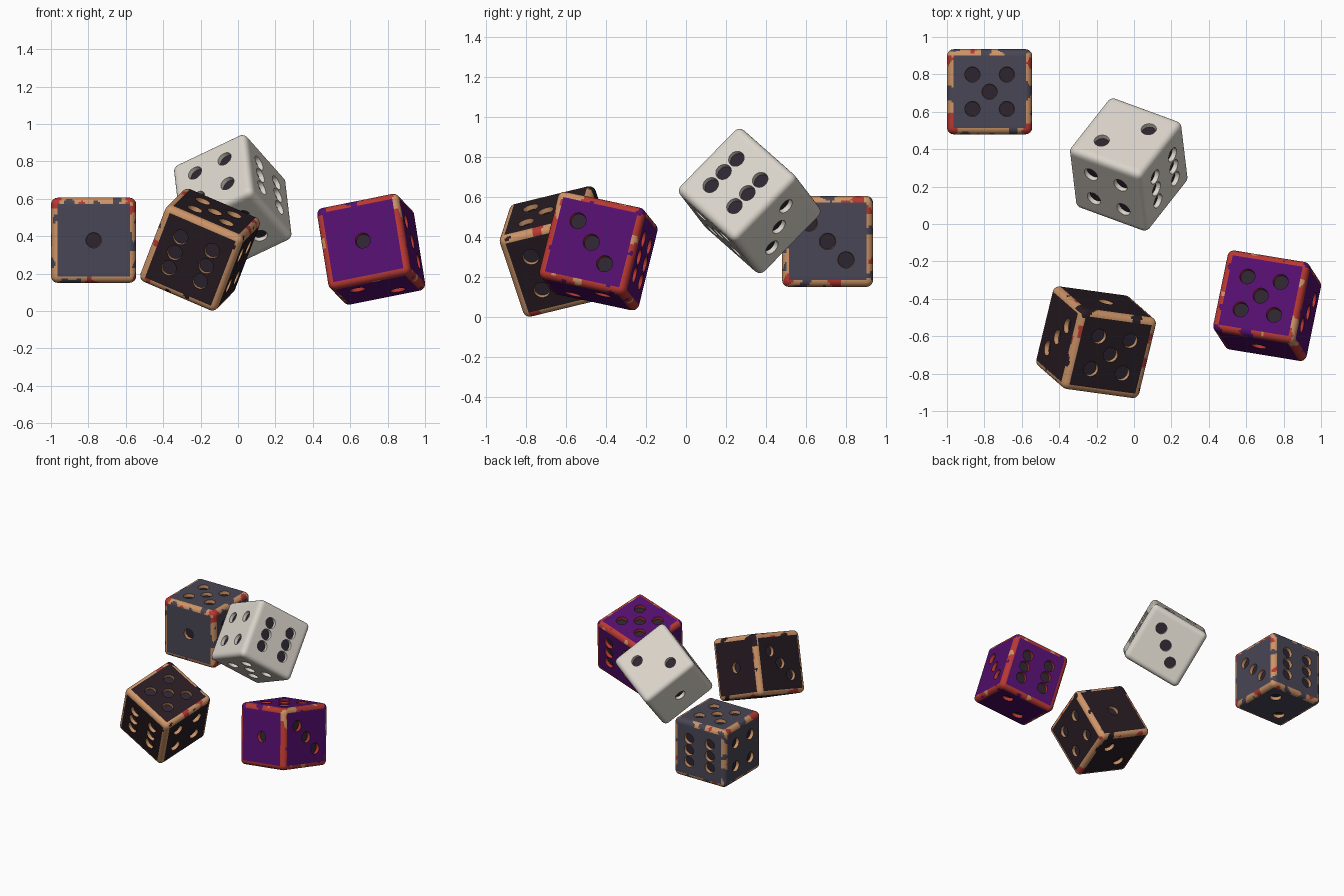
import bpy, bmesh, math
from mathutils import Matrix, Vector, noise

if "Cube" in bpy.data.objects:
    bpy.data.objects.remove(bpy.data.objects["Cube"])

H, R = 0.2275, 0.036       # half size and edge radius of a die
P = 0.092                  # pip spacing
PIP_R, PIP_D = 0.041, 0.025


def mat(name, rgb):
    m = bpy.data.materials.new(name)
    lin = [(c / 255 / 12.92) if c < 10 else ((c / 255 + 0.055) / 1.055) ** 2.4 for c in rgb]
    m.diffuse_color = (*lin, 1)
    m.use_nodes = True
    m.node_tree.nodes["Principled BSDF"].inputs["Base Color"].default_value = m.diffuse_color
    return m


slate = mat("slate", (73, 70, 85))
brown = mat("dark_brown", (39, 28, 34))
purple = mat("purple", (84, 15, 110))
ivory = mat("ivory", (218, 212, 202))
tan = mat("worn_tan", (205, 148, 103))
red = mat("worn_red", (184, 56, 50))
dark = mat("pip_dark", (46, 37, 48))

# Pip layout: face normal, two in-face axes, pip grid positions
X, Y, Z = Vector((1, 0, 0)), Vector((0, 1, 0)), Vector((0, 0, 1))
four = [(a, b) for a in (-1, 1) for b in (-1, 1)]
FACES = [
    (-Y, X, Z, [(0, 0)]),
    (-Z, X, Y, [(-1, -1), (1, 1)]),
    (X, Y, Z, [(-1, 1), (0, 0), (1, -1)]),
    (-X, Y, Z, four),
    (Z, X, Y, four + [(0, 0)]),
    (Y, X, Z, [(a, b) for a in (-1, 1) for b in (-1, 0, 1)]),
]


def pip_cutter(mats):
    bm = bmesh.new()
    for n, u, v, spots in FACES:
        rot = n.to_track_quat('Z', 'Y').to_matrix().to_4x4()
        for a, b in spots:
            pos = n * H + (u * a + v * b) * P
            res = bmesh.ops.create_cone(bm, cap_ends=True, segments=28, radius1=PIP_R - 0.002,
                                        radius2=PIP_R + 0.002, depth=2 * PIP_D,
                                        matrix=Matrix.Translation(pos) @ rot)
            # dark floor, worn wall
            for f in {f for vert in res['verts'] for f in vert.link_faces}:
                f.material_index = 2 if len(f.verts) > 4 else 1
    me = bpy.data.meshes.new("pip_cutter")
    bm.to_mesh(me)
    bm.free()
    for m in mats:
        me.materials.append(m)
    ob = bpy.data.objects.new("pip_cutter", me)
    ob.hide_render = True
    bpy.context.collection.objects.link(ob)
    return ob


def die(name, mats, centre, nx, ny, nz, bare, extra, seed):
    """mats: body, wear, pip, second wear; bare/extra: share of edge left unworn / second colour."""
    bm = bmesh.new()
    bmesh.ops.create_cube(bm, size=2 * H)
    bmesh.ops.subdivide_edges(bm, edges=bm.edges[:], cuts=39, use_grid_fill=True)
    # round the edges
    k = H - R
    for v in bm.verts:
        q = Vector([max(-k, min(k, c)) for c in v.co])
        v.co = q + (v.co - q).normalized() * R
    # patchy worn paint along the edges
    off = Vector((seed * 7.3, seed * 3.1, seed * 1.7))
    for f in bm.faces:
        c = f.calc_center_median()
        reach = sorted(abs(x) for x in c)[1]
        if mats[1] is not mats[0] and reach > H - 0.034 + 0.005 * noise.noise(c * 40 + off):
            w = noise.noise(c * 13 + off)
            f.material_index = 0 if w < bare else (3 if w > extra else 1)
    me = bpy.data.meshes.new(name)
    bm.to_mesh(me)
    bm.free()
    for m in mats:
        me.materials.append(m)
    ob = bpy.data.objects.new(name, me)
    bpy.context.collection.objects.link(ob)
    # sink the pips
    cutter = pip_cutter(mats)
    mod = ob.modifiers.new("pips", 'BOOLEAN')
    mod.operation, mod.solver, mod.object = 'DIFFERENCE', 'EXACT', cutter
    dg = bpy.context.evaluated_depsgraph_get()
    new = bpy.data.meshes.new_from_object(ob.evaluated_get(dg))
    ob.modifiers.clear()
    ob.data = new
    bpy.data.objects.remove(cutter)
    # orient: nearest rotation to the measured face directions
    m = Matrix((nx, ny, nz)).transposed()
    for _ in range(12):
        m = (m + m.inverted().transposed()) * 0.5
    ob.matrix_world = Matrix.Translation(centre) @ m.to_4x4()
    bpy.ops.object.select_all(action='DESELECT')
    ob.select_set(True)
    bpy.context.view_layer.objects.active = ob
    bpy.ops.object.shade_smooth_by_angle(angle=math.radians(35))


die("slate_die", [slate, tan, dark, red], (-0.772, 0.707, 0.378),
    (1, 0, 0), (0, 1, 0), (0, 0, 1), -0.22, 0.30, 1)
die("purple_die", [purple, red, dark, tan], (0.712, -0.437, 0.33),
    (0.97, -0.16, 0.185), (0.2, 0.955, -0.215), (-0.165, 0.23, 0.96), -0.42, 0.42, 2)
die("brown_die", [brown, tan, dark, red], (-0.203, -0.632, 0.328),
    (-0.91, 0.13, 0.39), (-0.22, -0.95, -0.22), (0.34, -0.31, 0.885), -0.42, 0.36, 3)
die("ivory_die", [ivory, ivory, dark, ivory], (-0.028, 0.318, 0.58),
    (0.49, 0.633, -0.58), (0.865, -0.34, 0.41), (0.105, -0.69, -0.71), -9, 9, 4)
